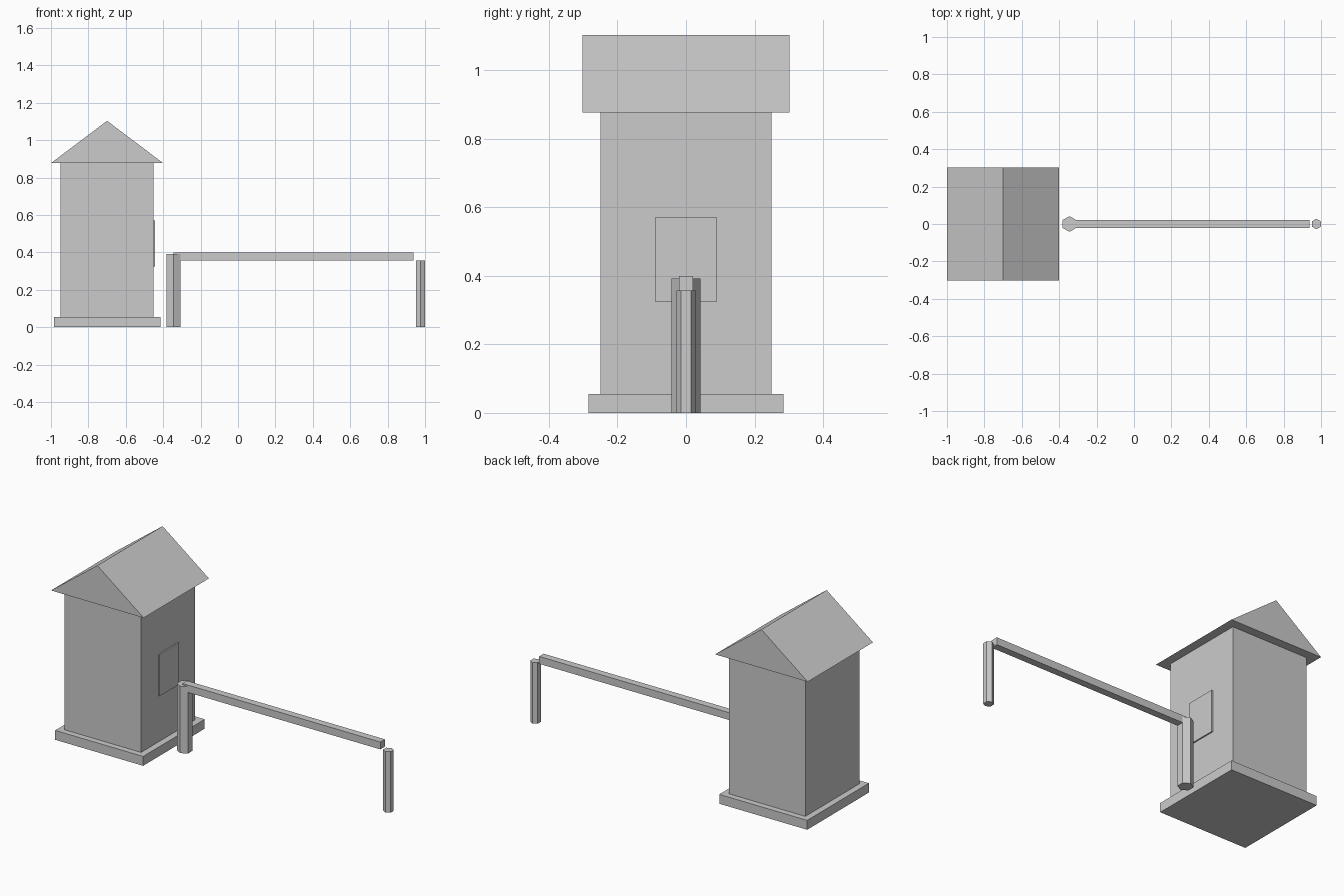
import bpy, bmesh, math
from mathutils import Vector

cube = bpy.data.objects.get("Cube")
if cube:
    bpy.data.objects.remove(cube)

grey = bpy.data.materials.new("light grey")
grey.use_nodes = True
colour = (0.6, 0.6, 0.6, 1)
grey.diffuse_color = colour
grey.node_tree.nodes["Principled BSDF"].inputs["Base Color"].default_value = colour


def prism(name, profile, direction):
    """Extrude a closed flat profile along a direction."""
    bm = bmesh.new()
    face = bm.faces.new([bm.verts.new(p) for p in profile])
    result = bmesh.ops.extrude_face_region(bm, geom=[face], use_keep_orig=True)
    moved = [v for v in result["geom"] if isinstance(v, bmesh.types.BMVert)]
    bmesh.ops.translate(bm, vec=Vector(direction), verts=moved)
    bmesh.ops.recalc_face_normals(bm, faces=bm.faces)
    mesh = bpy.data.meshes.new(name)
    bm.to_mesh(mesh)
    bm.free()
    mesh.materials.append(grey)
    obj = bpy.data.objects.new(name, mesh)
    bpy.context.collection.objects.link(obj)
    return obj


def box(name, x0, x1, half_y, z0, z1):
    corners = [(x0, -half_y, z0), (x1, -half_y, z0),
               (x1, half_y, z0), (x0, half_y, z0)]
    return prism(name, corners, (0, 0, z1 - z0))


def hex_post(name, x, radius, height):
    # Corners point along y
    ring = [(x + radius * math.sin(i * math.pi / 3),
             radius * math.cos(i * math.pi / 3), 0) for i in range(6)]
    return prism(name, ring, (0, 0, height))


# Guard booth
box("booth_base", -0.985, -0.415, 0.285, 0, 0.055)
box("booth_walls", -0.948, -0.453, 0.25, 0.055, 0.877)
box("booth_window", -0.453, -0.445, 0.09, 0.325, 0.57)
prism("gable_roof", [(-1, -0.302, 0.877), (-0.4, -0.302, 0.877), (-0.7, -0.302, 1.103)],
      (0, 0.604, 0))

# Barrier
hex_post("pivot_post", -0.345, 0.042, 0.392)
hex_post("rest_post", 0.975, 0.028, 0.357)
box("barrier_arm", -0.345, 0.937, 0.021, 0.357, 0.4)
